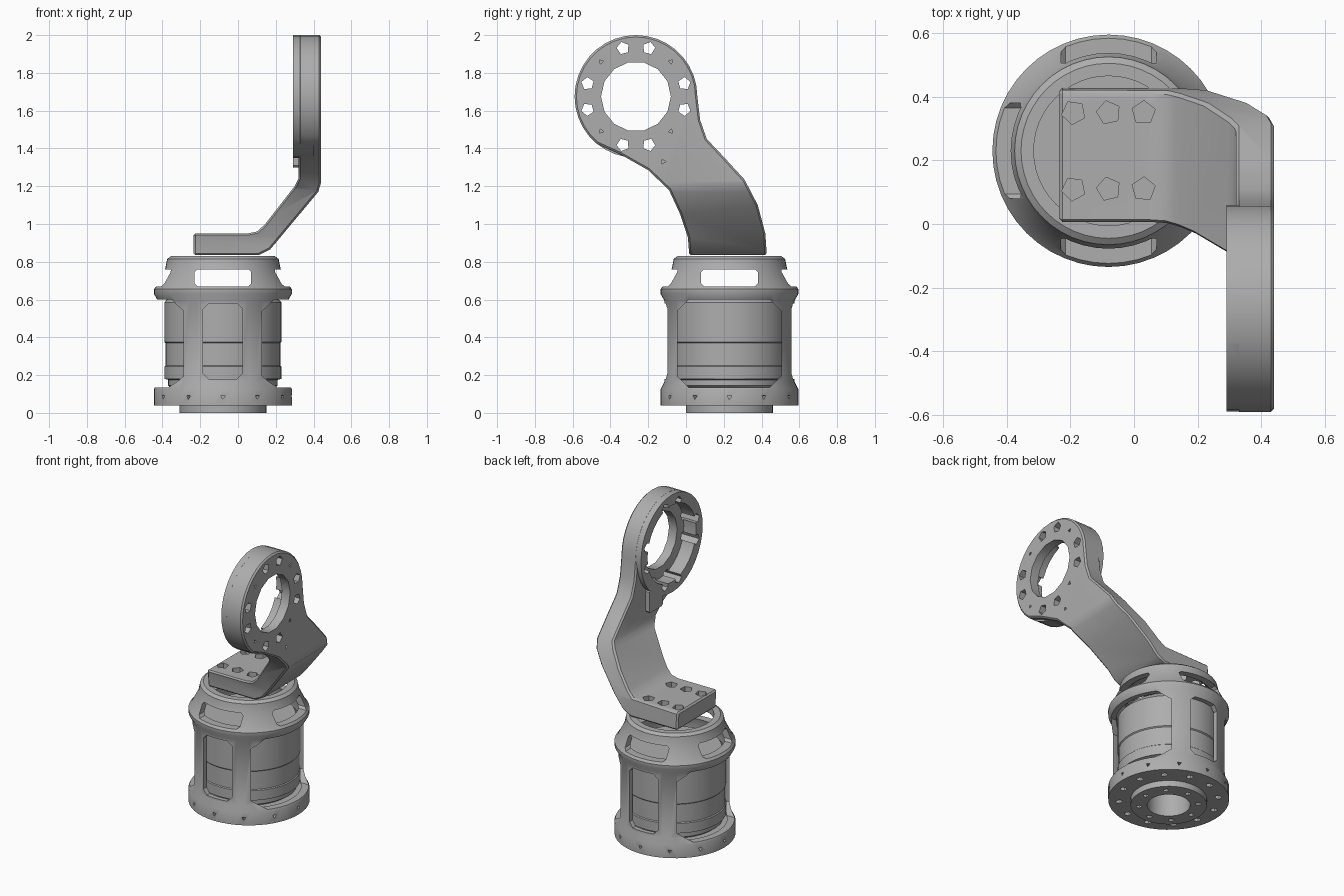
import bpy, bmesh
from math import sin, cos, radians, pi
from mathutils import Vector

old = bpy.data.objects.get("Cube")
if old:
    bpy.data.objects.remove(old, do_unlink=True)

grey = bpy.data.materials.new("machined_grey")
grey.use_nodes = True
colour = (0.42, 0.42, 0.42, 1)
grey.diffuse_color = colour
grey.node_tree.nodes["Principled BSDF"].inputs["Base Color"].default_value = colour

CX, CY = -0.08, 0.23        # housing axis
RY, RZ = -0.265, 1.675      # arm ring centre


def ngon(u, v, r, n, turn=0.0):
    return [(u + r * cos(turn + 2 * pi * i / n), v + r * sin(turn + 2 * pi * i / n)) for i in range(n)]


def chamfered(u, half, low, high, c):
    return [(u - half + c, low), (u + half - c, low), (u + half, low + c), (u + half, high - c),
            (u + half - c, high), (u - half + c, high), (u - half, high - c), (u - half, low + c)]


def add_prism(bm, pts, axis, a, b):
    """Extrude a 2D outline along an axis from a to b."""
    def place(p, d):
        co = list(p)
        co.insert(axis, d)
        return bm.verts.new(co)
    lo = [place(p, a) for p in pts]
    hi = [place(p, b) for p in pts]
    bm.faces.new(lo)
    bm.faces.new(hi[::-1])
    for i in range(len(pts)):
        j = (i + 1) % len(pts)
        bm.faces.new((lo[i], hi[i], hi[j], lo[j]))


def build(name, bm):
    bmesh.ops.recalc_face_normals(bm, faces=bm.faces[:])
    me = bpy.data.meshes.new(name)
    bm.to_mesh(me)
    bm.free()
    me.materials.append(grey)
    ob = bpy.data.objects.new(name, me)
    bpy.context.collection.objects.link(ob)
    return ob


def prisms(name, items):
    bm = bmesh.new()
    for item in items:
        add_prism(bm, *item)
    return build(name, bm)


def lathe(name, profile, steps=48):
    bm = bmesh.new()
    vs = [bm.verts.new((CX + r, CY, z)) for r, z in profile]
    es = [bm.edges.new((vs[i], vs[(i + 1) % len(vs)])) for i in range(len(vs))]
    bmesh.ops.spin(bm, geom=vs + es, cent=(CX, CY, 0), axis=(0, 0, 1),
                   angle=2 * pi, steps=steps, use_merge=False)
    bmesh.ops.remove_doubles(bm, verts=bm.verts[:], dist=0.0005)
    return build(name, bm)


def apply(ob, mod):
    bpy.ops.object.select_all(action='DESELECT')
    bpy.context.view_layer.objects.active = ob
    ob.select_set(True)
    bpy.ops.object.modifier_apply(modifier=mod.name)


def combine(ob, other, operation='DIFFERENCE'):
    mod = ob.modifiers.new("combine", 'BOOLEAN')
    mod.operation, mod.solver, mod.object = operation, 'EXACT', other
    apply(ob, mod)
    bpy.data.objects.remove(other, do_unlink=True)


def finish(ob):
    bpy.ops.object.select_all(action='DESELECT')
    bpy.context.view_layer.objects.active = ob
    ob.select_set(True)
    bpy.ops.object.shade_smooth_by_angle(angle=radians(30))


# Housing shell: flange, wall, shoulder, tapered top with an open centre
housing = lathe("housing", [
    (0.365, 0.04), (0.365, 0.125), (0.345, 0.165), (0.345, 0.595), (0.365, 0.63), (0.365, 0.655),
    (0.35, 0.675), (0.305, 0.765), (0.295, 0.815), (0.275, 0.83), (0.235, 0.83),
    (0.235, 0.785), (0.26, 0.765), (0.305, 0.665), (0.315, 0.6), (0.315, 0.13), (0.22, 0.13), (0.22, 0.04)])

# Wide side windows, narrow front and back windows, slots through the taper
wide = chamfered(CY, 0.275, 0.135, 0.6, 0.06)
narrow = chamfered(CX, 0.105, 0.18, 0.58, 0.03)
for s in (-1, 1):
    combine(housing, prisms("cutter", [(wide, 0, CX + s * 0.12, CX + s * 0.5)]))
    combine(housing, prisms("cutter", [(narrow, 1, CY + s * 0.2, CY + s * 0.5)]))
combine(housing, prisms("cutter", [(chamfered(CY, 0.15, 0.67, 0.76, 0.015), 0, CX - 0.5, CX + 0.5)]))
combine(housing, prisms("cutter", [(chamfered(CX, 0.15, 0.67, 0.76, 0.015), 1, CY - 0.5, CY + 0.5)]))

# Bolt holes under the flange
holes = []
for i in range(12):
    a = radians(15 + 30 * i)
    holes.append((ngon(CX + 0.3 * cos(a), CY + 0.3 * sin(a), 0.022, 5), 2, 0.0, 0.09))
combine(housing, prisms("cutter", holes))

# Small screw holes round the flange edge
bm = bmesh.new()
for i in range(12):
    a = radians(30 * i)
    out = Vector((cos(a), sin(a), 0))
    side = Vector((-sin(a), cos(a), 0))
    tips = [Vector((CX, CY, 0.085)) + side * u + Vector((0, 0, v)) for u, v in ngon(0, 0, 0.014, 3, 0.4)]
    inner = [bm.verts.new(p + out * 0.335) for p in tips]
    outer = [bm.verts.new(p + out * 0.4) for p in tips]
    bm.faces.new(inner)
    bm.faces.new(outer[::-1])
    for k in range(3):
        n = (k + 1) % 3
        bm.faces.new((inner[k], outer[k], outer[n], inner[n]))
combine(housing, build("cutter", bm))
finish(housing)

# Motor with a hollow hub under the housing
motor = lathe("motor", [
    (0.13, 0), (0.23, 0), (0.23, 0.1), (0.29, 0.145), (0.29, 0.175), (0.31, 0.18), (0.31, 0.245),
    (0.304, 0.25), (0.304, 0.37), (0.31, 0.376), (0.31, 0.585), (0.28, 0.62), (0, 0.62), (0, 0.3), (0.13, 0.3)])
holes = []
for i in range(8):
    a = radians(45 * i)
    holes.append((ngon(CX + 0.18 * cos(a), CY + 0.18 * sin(a), 0.018, 5), 2, -0.05, 0.05))
combine(motor, prisms("cutter", holes))
finish(motor)

# Arm: bent strip seen from the front, trimmed by its outline seen from the side
strip = [(-0.235, 0.835), (0.11, 0.835), (0.17, 0.865), (0.425, 1.17), (0.44, 1.22), (0.44, 2.1),
         (0.32, 2.1), (0.32, 1.24), (0.3, 1.2), (0.14, 0.995), (0.1, 0.96), (0.05, 0.95), (-0.235, 0.95)]
arc = [(RY + 0.325 * cos(radians(a)), RZ + 0.325 * sin(radians(a))) for a in range(0, 235, 10)]
outline = arc + [(-0.35, 1.37), (-0.2, 1.285), (-0.09, 1.18), (-0.03, 1.05), (0.01, 0.93), (0.02, 0.8),
                 (0.43, 0.8), (0.42, 0.95), (0.38, 1.1), (0.31, 1.235), (0.2, 1.355), (0.11, 1.45), (0.075, 1.55)]
arm = prisms("arm", [(strip, 1, -0.8, 0.8)])
combine(arm, prisms("cutter", [(outline, 0, -0.6, 0.8)]), 'INTERSECT')
bevel = arm.modifiers.new("bevel", 'BEVEL')
bevel.width, bevel.segments, bevel.limit_method, bevel.angle_limit = 0.015, 1, 'ANGLE', radians(50)
apply(arm, bevel)

# Raised ring boss and the small pad below it
combine(arm, prisms("boss", [(ngon(RY, RZ, 0.3245, 36), 0, 0.29, 0.4)]), 'UNION')
combine(arm, prisms("pad", [(chamfered(-0.1, 0.07, 1.3, 1.45, 0.01), 0, 0.29, 0.4)]), 'UNION')

# Ring recess, bore and bolt holes
combine(arm, prisms("cutter", [(ngon(RY, RZ, 0.255, 32), 0, 0.2, 0.38)]))
combine(arm, prisms("cutter", [(ngon(RY, RZ, 0.185, 14), 0, 0.2, 0.6)]))
holes = []
for quarter in range(4):
    for off in (-15, 15):
        a = radians(90 * quarter + off)
        holes.append((ngon(RY + 0.265 * cos(a), RZ + 0.265 * sin(a), 0.034, 5, a), 0, 0.2, 0.6))
    a = radians(90 * quarter + 45)
    holes.append((ngon(RY + 0.26 * cos(a), RZ + 0.26 * sin(a), 0.014, 3, a), 0, 0.41, 0.6))
holes.append((ngon(-0.12, 1.33, 0.014, 3), 0, 0.41, 0.6))
combine(arm, prisms("cutter", holes))

# Six bolt holes in the mounting plate
combine(arm, prisms("cutter", [(ngon(x, y, 0.038, 5, x * 9), 2, 0.7, 1.1)
                               for x in (-0.19, -0.08, 0.03) for y in (0.11, 0.35)]))
finish(arm)
